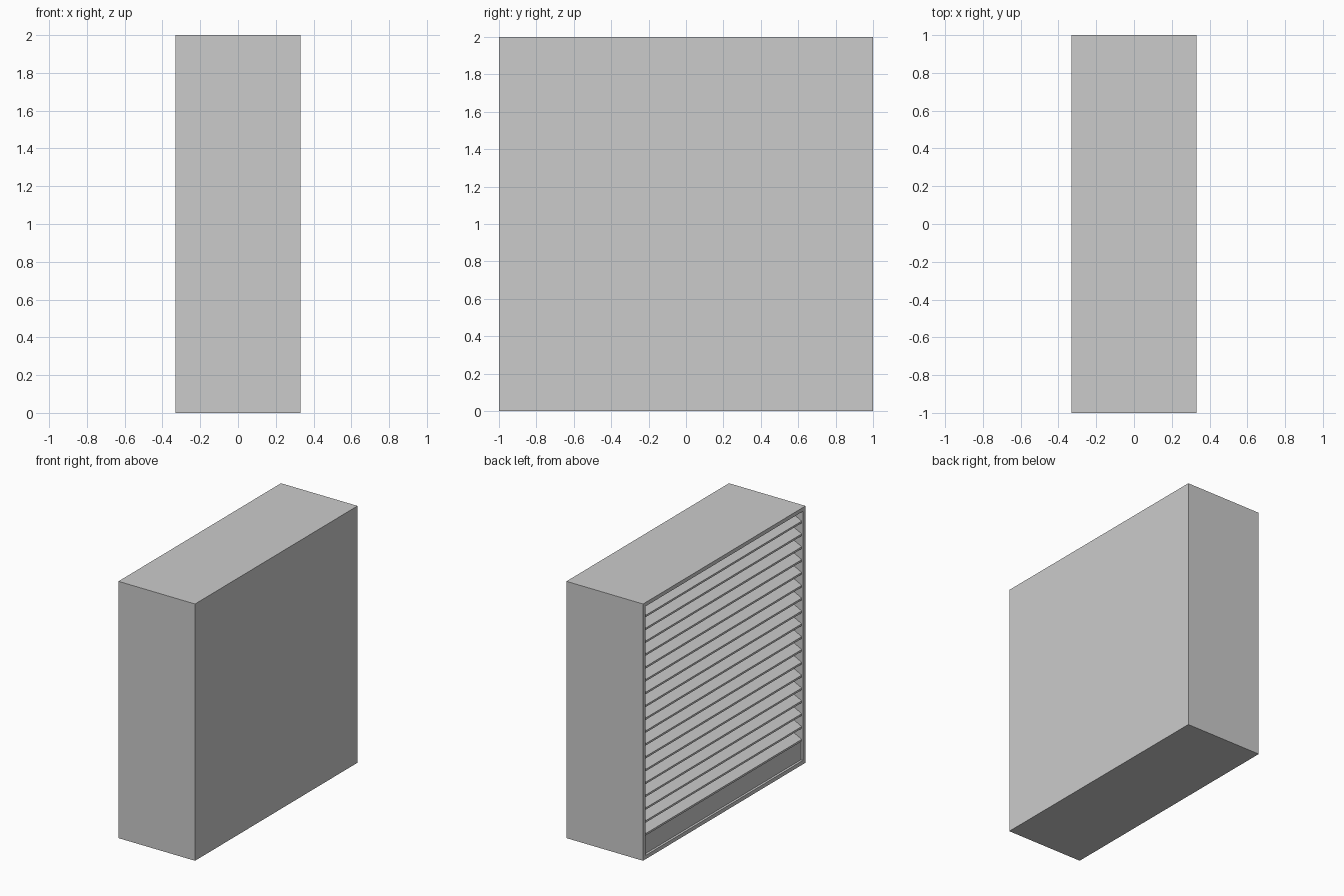
import bpy, bmesh

if "Cube" in bpy.data.objects:
    bpy.data.objects.remove(bpy.data.objects["Cube"])

HX, HY, H, T = 0.33, 1.0, 2.0, 0.03   # half depth, half width, height, wall thickness


def extrude_profile(name, pts, y0, y1):
    """Closed (x, z) profile extruded along y."""
    bm = bmesh.new()
    face = bm.faces.new([bm.verts.new((x, y0, z)) for x, z in pts])
    geo = bmesh.ops.extrude_face_region(bm, geom=[face])["geom"]
    bmesh.ops.translate(bm, vec=(0, y1 - y0, 0),
                        verts=[g for g in geo if isinstance(g, bmesh.types.BMVert)])
    bmesh.ops.recalc_face_normals(bm, faces=bm.faces)
    me = bpy.data.meshes.new(name)
    bm.to_mesh(me)
    bm.free()
    ob = bpy.data.objects.new(name, me)
    bpy.context.collection.objects.link(ob)
    return ob


# Housing: box with its -x face inset and pushed inwards to make a hollow shell
bm = bmesh.new()
bmesh.ops.create_cube(bm, size=1)
for v in bm.verts:
    v.co = (v.co.x * 2 * HX, v.co.y * 2 * HY, (v.co.z + 0.5) * H)
bm.normal_update()
front = min(bm.faces, key=lambda f: f.calc_center_median().x)
bmesh.ops.inset_region(bm, faces=[front], thickness=T, use_even_offset=True)
geo = bmesh.ops.extrude_discrete_faces(bm, faces=[front])["faces"]
bmesh.ops.translate(bm, vec=(2 * HX - T, 0, 0), verts=list(geo[0].verts))
me = bpy.data.meshes.new("housing")
bm.to_mesh(me)
bm.free()
bpy.context.collection.objects.link(bpy.data.objects.new("housing", me))

# Kick panel below the slats, slightly recessed
px = -HX + 0.018
extrude_profile("kick_panel", [(px, T), (px + 0.03, T), (px + 0.03, 0.18), (px, 0.18)],
                -HY + T, HY - T)

# Sloping louvre slats, rising inwards
x0, depth, rise, th = -HX + 0.012, 0.14, 0.07, 0.015
for i in range(18):
    z = 0.19 + 0.1 * i
    extrude_profile("slat_%02d" % (i + 1),
                    [(x0, z - th), (x0, z), (x0 + depth, z + rise), (x0 + depth, z + rise - th)],
                    -HY + T, HY - T)
